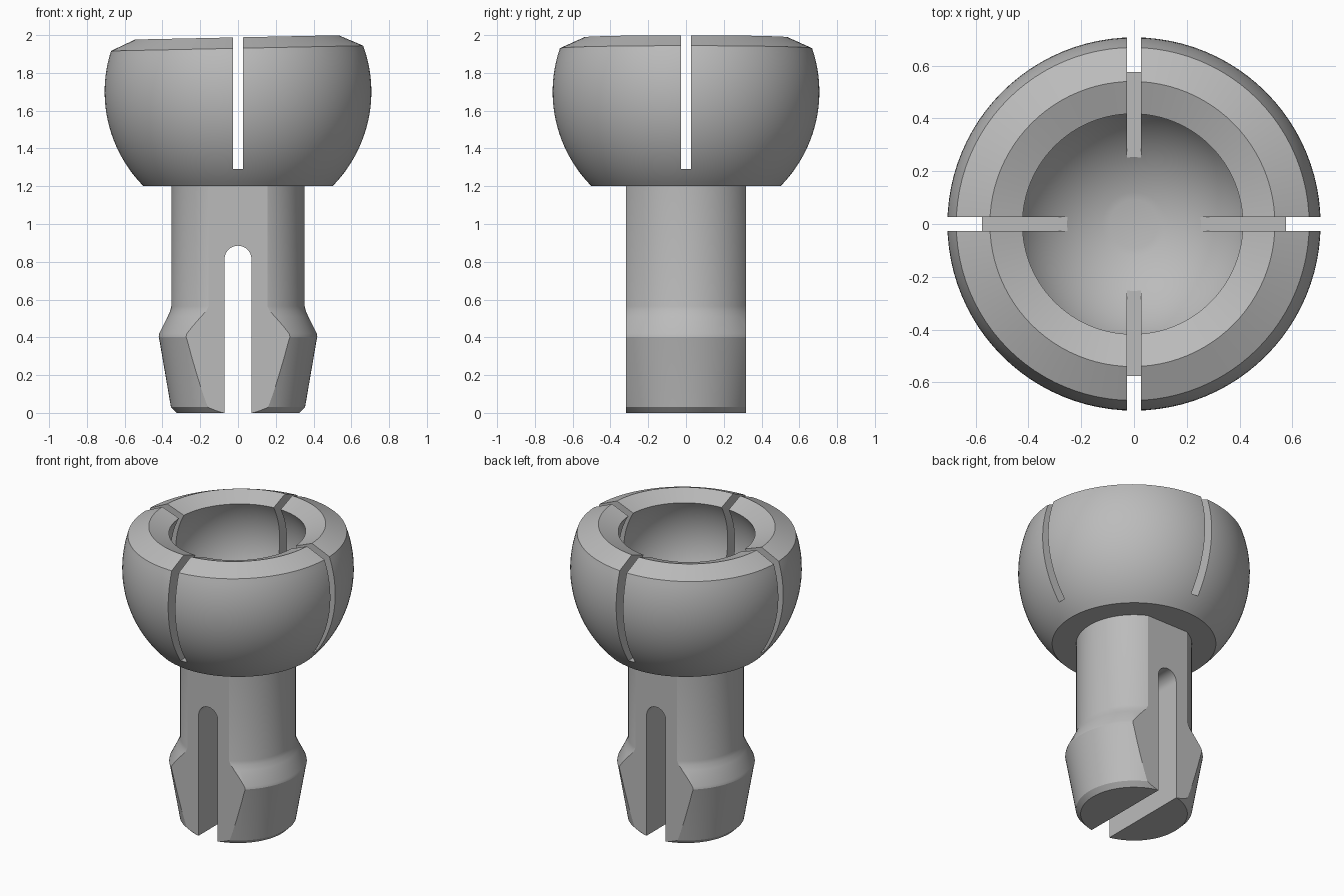
import bpy, bmesh
from math import sin, cos, pi, radians
from mathutils import Matrix, Vector

if "Cube" in bpy.data.objects:
    bpy.data.objects.remove(bpy.data.objects["Cube"])

grey = bpy.data.materials.new("plain_grey")
grey.use_nodes = True
GREY = (0.5, 0.5, 0.5, 1)
grey.diffuse_color = GREY
grey.node_tree.nodes["Principled BSDF"].inputs["Base Color"].default_value = GREY


def finish(name, bm):
    bmesh.ops.recalc_face_normals(bm, faces=bm.faces)
    mesh = bpy.data.meshes.new(name)
    bm.to_mesh(mesh)
    bm.free()
    mesh.materials.append(grey)
    obj = bpy.data.objects.new(name, mesh)
    bpy.context.collection.objects.link(obj)
    return obj


def lathe(profile, steps=96):
    """Revolve (radius, height) points around z; ends lie on the axis."""
    bm = bmesh.new()
    verts = [bm.verts.new((r, 0, z)) for r, z in profile]
    edges = [bm.edges.new(pair) for pair in zip(verts, verts[1:])]
    bmesh.ops.spin(bm, geom=verts + edges, cent=(0, 0, 0), axis=(0, 0, 1),
                   angle=2 * pi, steps=steps)
    bmesh.ops.remove_doubles(bm, verts=bm.verts, dist=0.0002)
    return bm


def prism(name, outline, y0, y1):
    """Extrude an (x, z) outline along y."""
    bm = bmesh.new()
    face = bm.faces.new([bm.verts.new((x, y0, z)) for x, z in outline])
    out = bmesh.ops.extrude_face_region(bm, geom=[face])["geom"]
    moved = [v for v in out if isinstance(v, bmesh.types.BMVert)]
    bmesh.ops.translate(bm, verts=moved, vec=(0, y1 - y0, 0))
    return finish(name, bm)


def box_outline(half, z0, z1):
    return [(-half, z0), (half, z0), (half, z1), (-half, z1)]


def cut(target, cutters):
    bpy.context.view_layer.objects.active = target
    for cutter in cutters:
        cutter.hide_render = True
        mod = target.modifiers.new("cut", "BOOLEAN")
        mod.operation, mod.solver, mod.object = "DIFFERENCE", "EXACT", cutter
        bpy.ops.object.modifier_apply(modifier=mod.name)
        bpy.data.objects.remove(cutter)


def smooth(obj):
    bpy.ops.object.select_all(action="DESELECT")
    obj.select_set(True)
    bpy.context.view_layer.objects.active = obj
    bpy.ops.object.shade_smooth_by_angle(angle=radians(20))


# Socket head: spherical shell with a two-way bevelled rim
CENTRE = 1.7


def arc(radius, start, end, count):
    angles = [radians(start + (end - start) * i / count) for i in range(count + 1)]
    return [(radius * cos(a), CENTRE + radius * sin(a)) for a in angles]


profile = [(0, 1.2)] + arc(0.707, -45, 19, 24) + [(0.54, 1.988)]
profile += arc(0.482, 30, -79, 32)
profile.append((0, profile[-1][1]))
bm = lathe(profile)

# The rim leans slightly while the base stays level
pivot = Vector((0, 0, CENTRE))
for v in bm.verts:
    lean = min(max((v.co.z - 1.25) / 0.6, 0), 1) * radians(-1.2)
    v.co = pivot + Matrix.Rotation(lean, 3, "Y") @ (v.co - pivot)
head = finish("socket_head", bm)

# Crossed slots that divide the head into four fingers
slot_x = prism("head_slot_cutter_a", box_outline(0.026, 1.29, 2.2), -1, 1)
slot_y = prism("head_slot_cutter_b", box_outline(1, 1.29, 2.2), -0.026, 0.026)
cut(head, [slot_x, slot_y])
smooth(head)

# Snap-fit stem with a flared barb
stem = finish("snap_stem", lathe([
    (0, 0), (0.326, 0), (0.355, 0.03), (0.416, 0.385), (0.420, 0.403),
    (0.417, 0.42), (0.372, 0.51), (0.359, 0.54), (0.353, 0.565),
    (0.353, 1.21), (0, 1.21)]))

# Flat sides front and back, and the round-topped split
flats = [prism("flat_cutter", box_outline(1, -0.2, 1.5), s * 0.317, s * 0.8)
         for s in (-1, 1)]
split = [(-0.071, -0.2), (0.071, -0.2)]
split += [(0.071 * cos(pi * i / 24), 0.814 + 0.071 * sin(pi * i / 24))
          for i in range(25)]
cut(stem, flats + [prism("split_cutter", split, -1, 1)])
smooth(stem)
